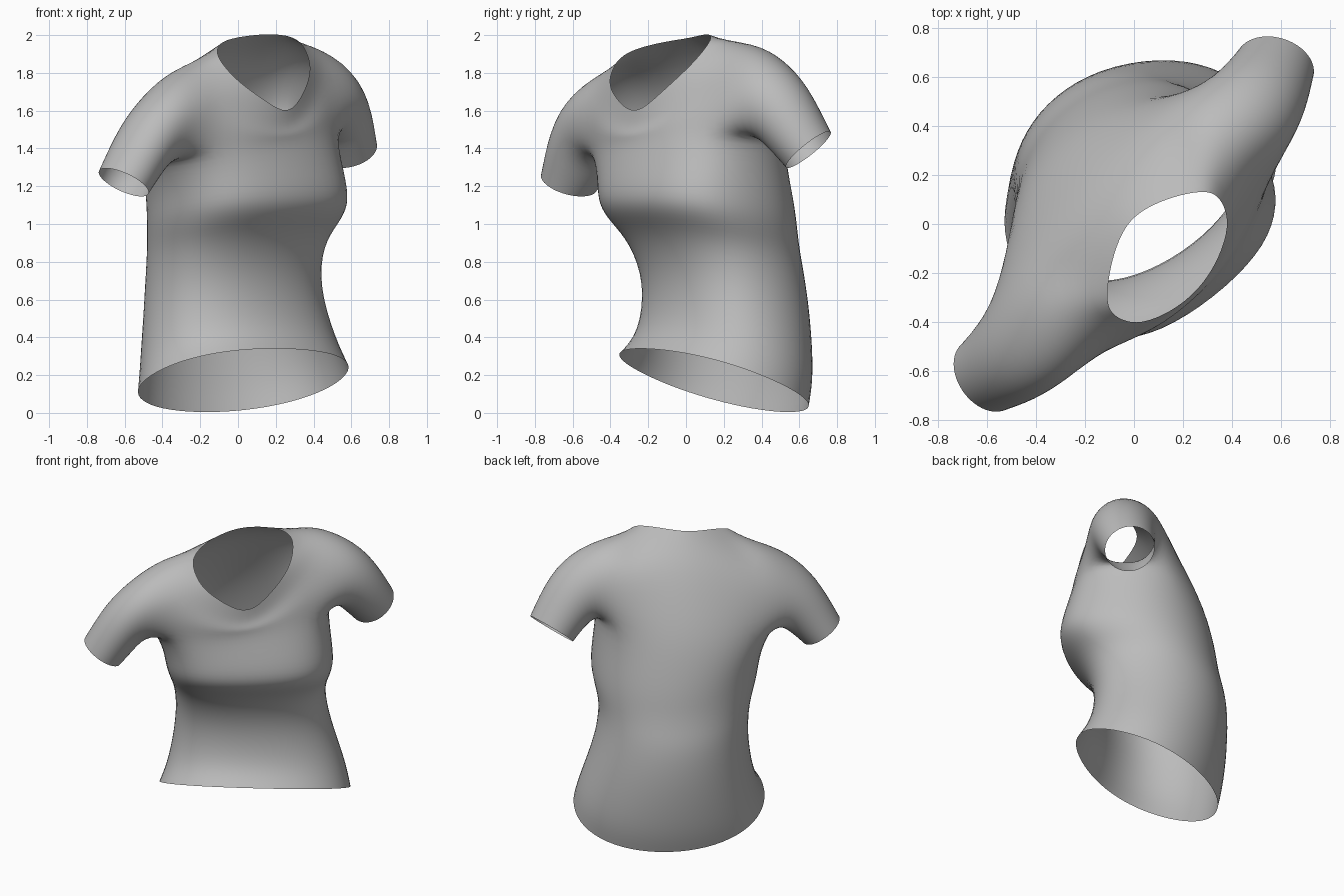
import bpy
import bmesh
from math import sin, cos, radians, copysign
from mathutils import Vector

if "Cube" in bpy.data.objects:
    bpy.data.objects.remove(bpy.data.objects["Cube"], do_unlink=True)

N = 16               # columns round the body: 0 back, 4 left, 8 front, 12 right
HALF = N // 2
ROLL = 0.1           # sleeves and armpits tip down towards the right
SHOULDER_ROLL = 0.14
RIGHT_FORWARD = 0.11  # the right shoulder is pulled forward
ROUND = 1.025        # makes up for the shrink of the subdivision

bm = bmesh.new()


def place(u, v, z, yaw=45, centre=(0, 0)):
    """Body frame (u to the left, v forward) turned into world space."""
    c, s = cos(radians(yaw)), sin(radians(yaw))
    return Vector((centre[0] + u * c + v * s, centre[1] + u * s - v * c, z))


def power(value, exponent):
    return copysign(abs(value) ** exponent, value)


def torso_ring(centre, z, width, front, back, yaw, tilt, square, roll=0.0):
    """Boxy front half and round back half, tilted forward and sideways."""
    points = []
    for k in range(N):
        t = radians(360 * k / N - 90)
        depth, e = (front, square) if sin(t) > 0 else (back, 0.97)
        u = ROUND * width * power(cos(t), e)
        v = ROUND * depth * power(sin(t), e)
        points.append(place(u, v, z + tilt * v + roll * u, yaw, centre))
    return points


def mirrored_ring(half):
    """Ring from its left half, listed from the back to the front."""
    points = []
    for k in range(N):
        u, v, z = half[min(k, N - k)]
        if k > HALF:
            v += RIGHT_FORWARD * u
            u = -u
        points.append(place(u, v, z + SHOULDER_ROLL * u))
    return points


# Torso: hem, hip, waist, under bust, bust, armpit
rings = [
    torso_ring((0.025, 0.15), 0.175, 0.6, 0.42, 0.435, 35, 0.39, 0.9, -0.03),
    torso_ring((0.0, 0.21), 0.31, 0.555, 0.385, 0.415, 34, 0.36, 0.9),
    torso_ring((-0.035, 0.215), 0.6, 0.48, 0.385, 0.42, 34, 0.3, 0.9),
    torso_ring((-0.015, 0.15), 0.83, 0.465, 0.405, 0.475, 37, 0.25, 0.85),
    torso_ring((0.03, 0.085), 0.95, 0.495, 0.43, 0.52, 38, 0.2, 0.8),
    torso_ring((0.05, 0.055), 1.05, 0.525, 0.45, 0.53, 38, 0.16, 0.77),
    torso_ring((0.045, 0.045), 1.18, 0.53, 0.435, 0.515, 38, 0.13, 0.77),
    torso_ring((0.0, 0.01), 1.41, 0.55, 0.39, 0.45, 42, 0.05, 0.82, ROLL),
]
armpit = rings[-1]

# Shoulder line and neckline
shoulder = mirrored_ring([
    (0, -0.21, 1.86), (0.2, -0.2, 1.86), (0.42, -0.22, 1.8),
    (0.47, -0.1, 1.885), (0.48, 0.02, 1.9), (0.47, 0.13, 1.86),
    (0.43, 0.22, 1.74), (0.24, 0.33, 1.59), (0, 0.385, 1.48)])
neckline = mirrored_ring([
    (0, -0.03, 1.985), (0.12, 0, 1.985), (0.22, 0.05, 1.975),
    (0.29, 0.1, 1.955), (0.325, 0.145, 1.92), (0.315, 0.21, 1.85),
    (0.27, 0.28, 1.77), (0.15, 0.345, 1.67), (0, 0.38, 1.57)])

# Mid armhole ring lies between armpit and shoulder, slightly fuller
middle = []
for low, high in zip(armpit, shoulder):
    p = (low + high) / 2
    middle.append(Vector((p.x * 1.045, p.y * 1.045, p.z)))
rings += [middle, shoulder, neckline]

verts = [[bm.verts.new(p) for p in ring] for ring in rings]
ARMPIT, MIDDLE, SHOULDER = len(rings) - 4, len(rings) - 3, len(rings) - 2

# Body faces, leaving the two armholes open
for r in range(len(rings) - 1):
    for k in range(N):
        side = k % HALF
        if r in (ARMPIT, MIDDLE) and 2 <= side < 6:
            continue
        n = (k + 1) % N
        bm.faces.new((verts[r][k], verts[r][n], verts[r + 1][n], verts[r + 1][k]))

# Sleeves: centre (u, v, z), half height vector (u, z), half width
SLEEVE = [
    ((0.63, 0.02, 1.595), (0.03, 0.225), 0.23),
    ((0.76, 0.01, 1.48), (0.085, 0.185), 0.2),
    ((0.866, -0.02, 1.307), (0.12, 0.09), 0.17),
]
# Each sleeve turns gradually backwards, the left one further;
# the top of the right upper arm leans forward
for s, turn, lean in ((1, 28, 0.0), (-1, 10, 0.09)):
    def column(k):
        return k if s > 0 else (N - k) % N

    loop = [verts[SHOULDER][column(k)] for k in range(2, 7)]
    loop.append(verts[MIDDLE][column(6)])
    loop += [verts[ARMPIT][column(k)] for k in range(6, 1, -1)]
    loop.append(verts[MIDDLE][column(2)])
    count = len(loop)
    for i, ((cu, cv, cz), (hu, hz), width) in enumerate(SLEEVE):
        part = (i + 1) / len(SLEEVE)
        tau = radians(turn * part)
        roll = SHOULDER_ROLL + (ROLL - SHOULDER_ROLL) * part
        new = []
        for j in range(count):
            a = radians(360 * (j - 2) / count)
            out = hu * cos(a)
            ahead = width * sin(a) + lean * (1 - part) * cos(a)
            u = s * (cu + out * cos(tau) + ahead * sin(tau))
            v = cv - 0.03 * s * part - out * sin(tau) + ahead * cos(tau)
            z = cz + hz * cos(a) + roll * s * (cu + out)
            new.append(bm.verts.new(place(u, v, z)))
        for j in range(count):
            n = (j + 1) % count
            bm.faces.new((loop[j], loop[n], new[n], new[j]))
        loop = new

# Remove the unused points inside the armholes
bmesh.ops.delete(bm, geom=[v for v in bm.verts if not v.link_faces], context="VERTS")
bmesh.ops.recalc_face_normals(bm, faces=bm.faces[:])
# An open shell: make sure the hem faces outwards
bm.faces.ensure_lookup_table()
first = bm.faces[0]
if first.normal.dot(first.calc_center_median() - Vector((0.035, 0.16, 0.2))) < 0:
    bmesh.ops.reverse_faces(bm, faces=bm.faces[:])

mesh = bpy.data.meshes.new("shirt")
bm.to_mesh(mesh)
bm.free()
for poly in mesh.polygons:
    poly.use_smooth = True

shirt = bpy.data.objects.new("shirt", mesh)
bpy.context.collection.objects.link(shirt)
subdivision = shirt.modifiers.new("subdivision", "SUBSURF")
subdivision.levels = 2
subdivision.render_levels = 2

# Plain grey cloth
cloth = bpy.data.materials.new("grey_cloth")
cloth.use_nodes = True
grey = (0.5, 0.5, 0.5, 1)
cloth.diffuse_color = grey
cloth.node_tree.nodes["Principled BSDF"].inputs["Base Color"].default_value = grey
mesh.materials.append(cloth)
